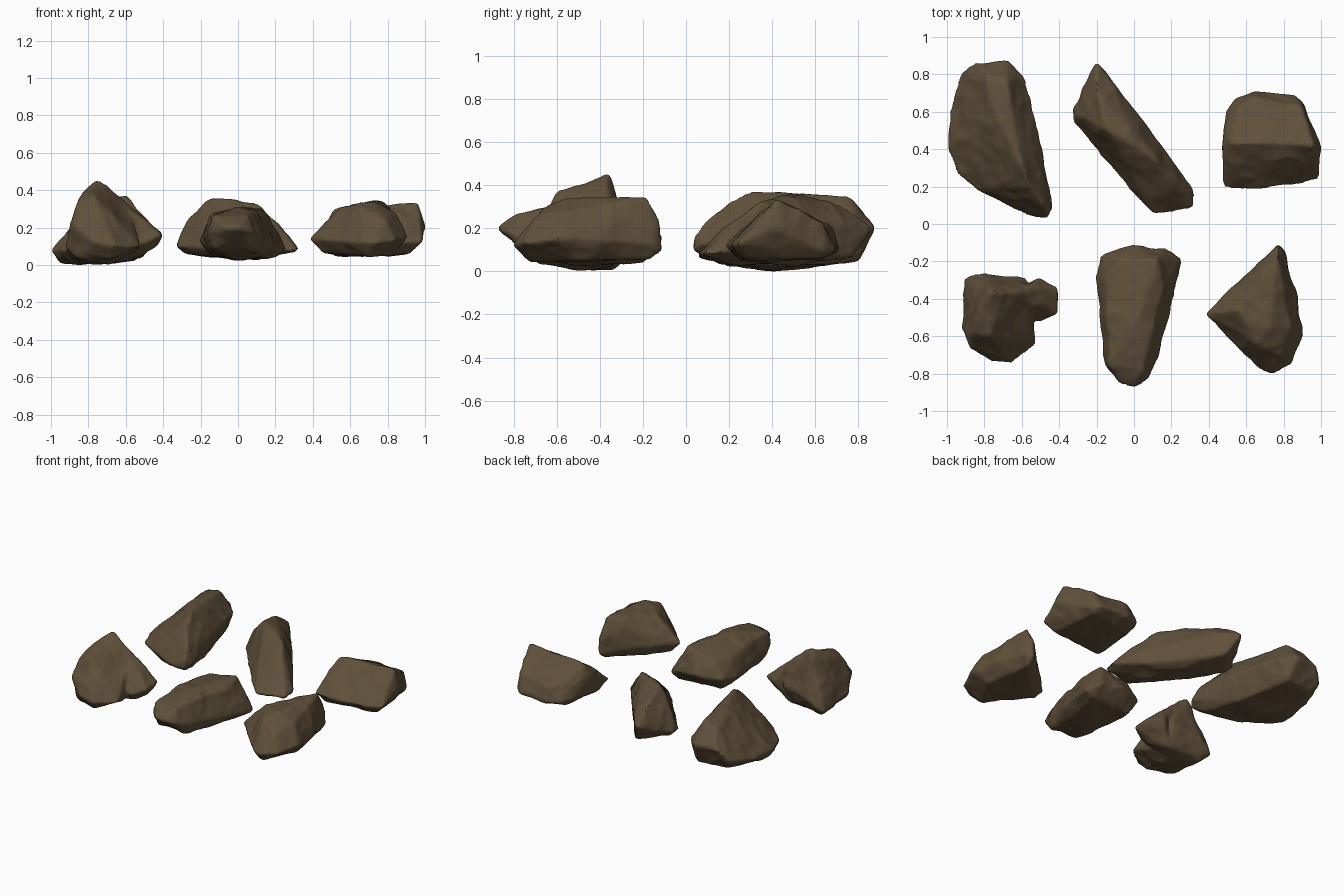
import bpy, bmesh, math
from mathutils import Vector, noise

stone = bpy.data.materials.new("brown_stone")
stone.diffuse_color = (0.115, 0.08, 0.042, 1)


def add_hull(bm, points):
    """One chiselled convex lump."""
    part = bmesh.new()
    for p in points:
        part.verts.new(p)
    hull = bmesh.ops.convex_hull(part, input=part.verts[:])
    spare = {g for g in hull["geom_interior"] + hull["geom_unused"]
             if isinstance(g, bmesh.types.BMVert)}
    bmesh.ops.delete(part, geom=list(spare), context='VERTS')
    bmesh.ops.recalc_face_normals(part, faces=part.faces[:])
    temp = bpy.data.meshes.new("temp")
    part.to_mesh(temp)
    part.free()
    bm.from_mesh(temp)
    bpy.data.meshes.remove(temp)


def rock(name, seed, *lumps):
    """Lumps fused into one skin, then weathered with noise."""
    bm = bmesh.new()
    for points in lumps:
        add_hull(bm, points)
    mesh = bpy.data.meshes.new(name)
    bm.to_mesh(mesh)
    ob = bpy.data.objects.new(name, mesh)
    bpy.context.collection.objects.link(ob)

    # even skin, rounded edges
    remesh = ob.modifiers.new("skin", 'REMESH')
    remesh.mode = 'VOXEL'
    remesh.voxel_size = 0.011
    soft = ob.modifiers.new("soften", 'SMOOTH')
    soft.factor, soft.iterations = 0.5, 6
    bpy.context.view_layer.update()
    deps = bpy.context.evaluated_depsgraph_get()
    skin = bpy.data.meshes.new_from_object(ob.evaluated_get(deps))
    ob.modifiers.clear()

    # broad lumps, creases and fine pitting
    bm.clear()
    bm.from_mesh(skin)
    bm.normal_update()
    shift = Vector((seed * 3.7, seed * 1.9, seed * 5.3))
    moves = []
    for v in bm.verts:
        c = v.co + shift
        d = 0.003 + 0.009 * noise.noise(c * 6)
        d += 0.013 * (0.2 - abs(noise.noise(c * 7 + shift)))
        d += 0.003 * noise.noise(c * 18)
        moves.append((v, v.normal * d))
    for v, m in moves:
        v.co += m
        v.co.z = max(v.co.z, 0)
    bm.to_mesh(skin)
    bm.free()
    ob.data = skin
    skin.materials.clear()
    skin.materials.append(stone)
    bpy.ops.object.select_all(action='DESELECT')
    ob.select_set(True)
    bpy.context.view_layer.objects.active = ob
    bpy.ops.object.shade_smooth_by_angle(angle=math.radians(40))


# back row: rim, top, base corners
rock("long_back_left_rock", 1,
     [(-.92, .81, .12), (-.85, .86, .2), (-.68, .87, .2), (-.59, .8, .2), (-.54, .6, .2),
      (-.48, .35, .2), (-.43, .1, .13), (-.46, .03, .1), (-.46, .04, .17), (-.57, .05, .1),
      (-.73, .13, .1), (-.85, .19, .1), (-.94, .27, .08), (-1, .4, .08), (-.98, .62, .08),
      (-.8, .8, .3), (-.68, .76, .34), (-.72, .55, .36), (-.6, .32, .37), (-.56, .2, .33),
      (-.48, .1, .24), (-.52, .2, .29),
      (-.95, .4, 0), (-.86, .78, .05), (-.66, .8, .05), (-.55, .4, .02),
      (-.5, .12, .05), (-.75, .2, .03)])
rock("slanted_back_rock", 2,
     [(-.2, .86, .2), (-.13, .78, .22), (-.05, .63, .2), (.07, .52, .18), (.16, .4, .18),
      (.24, .26, .15), (.32, .18, .09), (.32, .09, .08), (.22, .06, .08), (.1, .05, .07),
      (.07, .16, .1), (-.05, .26, .12), (-.33, .55, .1), (-.33, .62, .1), (-.24, .7, .15),
      (-.2, .72, .31), (-.2, .52, .3), (-.14, .5, .36), (-.02, .5, .34), (.1, .36, .33),
      (.19, .24, .25), (.2, .12, .14), (-.27, .57, .24), (-.31, .58, .17),
      (-.28, .6, .06), (-.14, .77, .07), (0, .5, .03), (.1, .25, .03), (.15, .1, .05),
      (.06, .5, .06), (-.05, .62, .06), (.15, .38, .06), (-.15, .4, .05)])
rock("blocky_back_right_rock", 3,
     [(.49, .6, .12), (.54, .67, .1), (.65, .7, .1), (.85, .69, .1), (.91, .64, .1),
      (.95, .52, .15), (1, .4, .2), (.99, .24, .13), (.88, .21, .12), (.52, .18, .12),
      (.475, .2, .12), (.475, .42, .1), (.48, .42, .22),
      (.51, .43, .3), (.57, .43, .32), (.85, .43, .33), (.96, .42, .33),
      (.55, .62, .22), (.65, .67, .2), (.89, .64, .22),
      (.52, .25, .05), (.92, .28, .06), (.55, .6, .06), (.88, .62, .06)])
# front row
rock("peaked_front_left_rock", 4,
     [(-.91, -.29, .05), (-.8, -.26, .12), (-.7, -.28, .15), (-.58, -.29, .17),
      (-.52, -.64, .1), (-.56, -.5, .13), (-.66, -.74, .1), (-.76, -.73, .12),
      (-.87, -.66, .2), (-.92, -.55, .1), (-.9, -.42, .1), (-.9, -.6, .2),
      (-.76, -.36, .45), (-.7, -.37, .43), (-.82, -.46, .4), (-.77, -.6, .37),
      (-.6, -.37, .33), (-.86, -.58, .32),
      (-.86, -.34, .01), (-.86, -.62, .04), (-.68, -.68, .04), (-.57, -.5, .06),
      (-.6, -.35, .03), (-.7, -.5, 0)],
     [(-.5, -.29, .17), (-.41, -.34, .17), (-.41, -.48, .16), (-.49, -.52, .12),
      (-.54, -.34, .28), (-.6, -.37, .33), (-.7, -.37, .4), (-.7, -.5, .25),
      (-.5, -.45, .06), (-.43, -.42, .11), (-.6, -.35, .03), (-.7, -.5, .03)])
rock("tapered_front_rock", 5,
     [(-.18, -.17, .14), (-.06, -.14, .14), (0, -.115, .15), (.06, -.13, .15),
      (.17, -.13, .13), (.25, -.19, .08), (.22, -.35, .1), (.17, -.48, .12),
      (.13, -.7, .15), (.08, -.83, .18), (0, -.87, .2), (-.08, -.845, .2),
      (-.16, -.75, .18), (-.17, -.5, .15), (-.2, -.28, .13),
      (-.1, -.19, .25), (.12, -.19, .3), (.16, -.33, .27), (.02, -.5, .31),
      (-.14, -.5, .27), (-.15, -.3, .24), (-.13, -.76, .26), (.05, -.78, .27), (.09, -.62, .28),
      (-.13, -.22, .05), (.2, -.2, .04), (.14, -.4, .04), (-.15, -.6, .08),
      (-.15, -.3, .06), (-.12, -.74, .09), (.09, -.74, .08), (0, -.5, .03)])
rock("pointed_front_right_rock", 6,
     [(.38, -.48, .14), (.48, -.4, .15), (.58, -.28, .14), (.7, -.18, .13), (.77, -.115, .1),
      (.77, -.13, .24), (.81, -.15, .12), (.84, -.3, .13), (.88, -.42, .15), (.905, -.6, .15),
      (.84, -.75, .13), (.74, -.8, .12), (.66, -.77, .12), (.57, -.67, .13), (.48, -.57, .13),
      (.5, -.47, .26), (.55, -.46, .31), (.66, -.3, .3), (.74, -.38, .34), (.77, -.18, .345),
      (.72, -.56, .335), (.66, -.64, .3), (.84, -.55, .28), (.78, -.7, .25),
      (.45, -.48, .07), (.6, -.33, .05), (.77, -.17, .06), (.82, -.5, .05), (.7, -.72, .05)])
